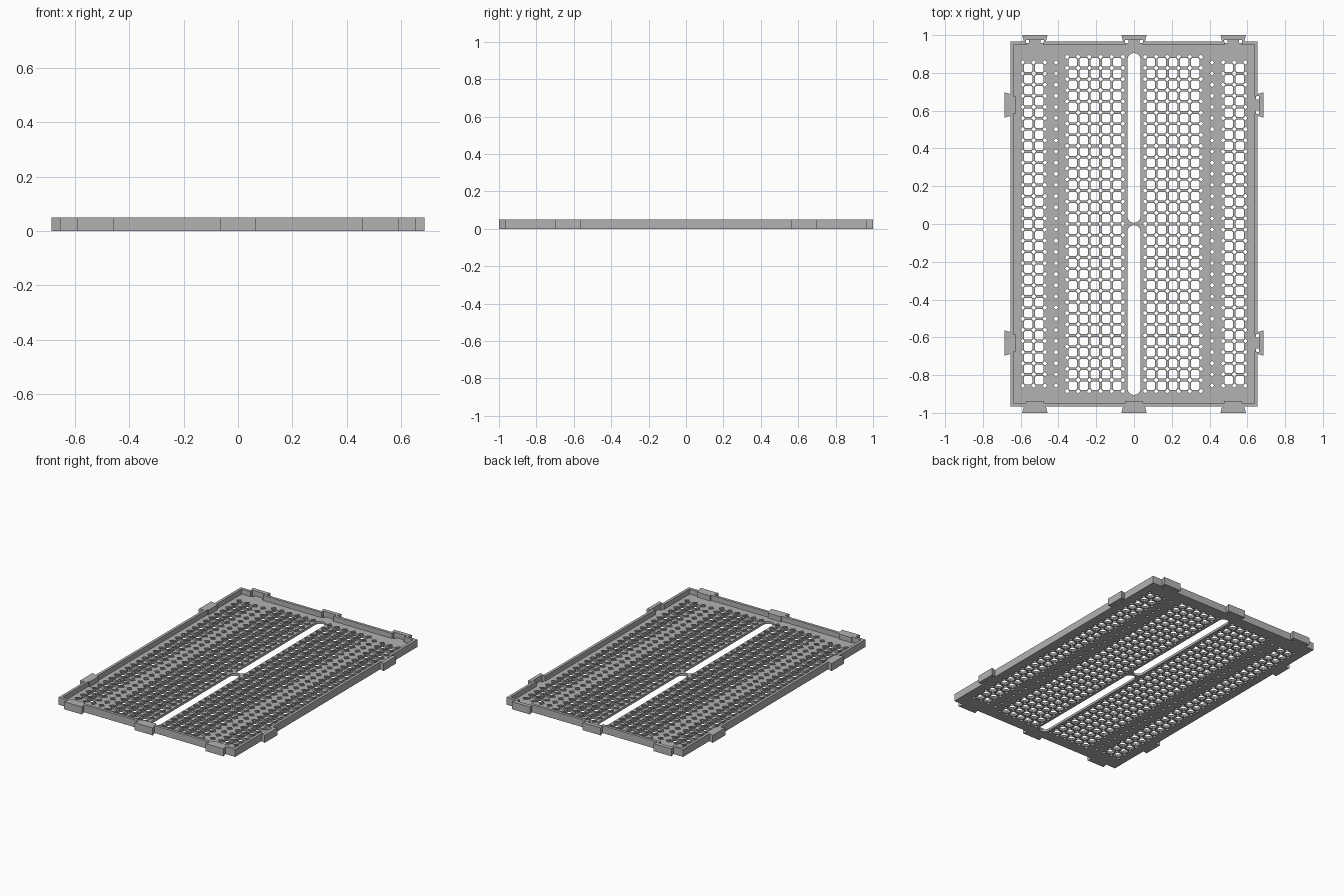
import bpy
from math import sin, cos, pi

cube = bpy.data.objects.get("Cube")
if cube:
    bpy.data.objects.remove(cube)

grey = bpy.data.materials.new("plain grey")
grey.use_nodes = True
grey.diffuse_color = (0.45, 0.45, 0.45, 1)
grey.node_tree.nodes["Principled BSDF"].inputs["Base Color"].default_value = (0.45, 0.45, 0.45, 1)

PITCH = 0.059
FLOOR = 0.016
HEIGHT = 0.05
W, L = 0.655, 0.966      # half width and length of the tray
WALL = 0.018


def plate(name, loops, z0, z1):
    """Extruded flat shape; loops inside other loops become holes."""
    curve = bpy.data.curves.new(name, 'CURVE')
    curve.dimensions = '2D'
    curve.fill_mode = 'BOTH'
    curve.extrude = (z1 - z0) / 2
    for loop in loops:
        s = curve.splines.new('POLY')
        s.points.add(len(loop) - 1)
        for p, (x, y) in zip(s.points, loop):
            p.co = (x, y, 0, 1)
        s.use_cyclic_u = True
    temp = bpy.data.objects.new(name, curve)
    bpy.context.collection.objects.link(temp)
    graph = bpy.context.evaluated_depsgraph_get()
    mesh = bpy.data.meshes.new_from_object(temp.evaluated_get(graph))
    bpy.data.objects.remove(temp)
    for v in mesh.vertices:
        v.co.z += (z0 + z1) / 2
    mesh.materials.clear()
    mesh.materials.append(grey)
    for f in mesh.polygons:
        f.use_smooth = False
        f.material_index = 0
    obj = bpy.data.objects.new(name, mesh)
    bpy.context.collection.objects.link(obj)
    return obj


def diamond(x, y, r):
    return [(x + r, y), (x, y + r), (x - r, y), (x, y - r)]


def square(x, y, h):
    return [(x - h, y - h), (x + h, y - h), (x + h, y + h), (x - h, y + h)]


def slot(y0, y1, r):
    n = 8
    top = [(r * cos(pi * i / n), y1 - r + r * sin(pi * i / n)) for i in range(n + 1)]
    low = [(-r * cos(pi * i / n), y0 + r - r * sin(pi * i / n)) for i in range(n + 1)]
    return top + low


END_TABS = (-0.525, 0, 0.525)
SIDE_TABS = (-0.63, 0.63)


def outline(w, l, steps, root, tip):
    """Rectangle whose sides step out (or in) at every tab.
    steps: amounts for the front, right, back and left side."""
    pts = []
    sides = [((0, -1), (1, 0), l, w, END_TABS), ((1, 0), (0, 1), w, l, SIDE_TABS),
             ((0, 1), (-1, 0), l, w, END_TABS), ((-1, 0), (0, -1), w, l, SIDE_TABS)]
    for (out, along, base, half, tabs), step in zip(sides, steps):
        path = [(-half, base)]
        for c in tabs:
            path += [(c - root, base), (c - tip, base + step),
                     (c + tip, base + step), (c + root, base)]
        pts += [(along[0] * t + out[0] * d, along[1] * t + out[1] * d) for t, d in path]
    return pts


# Columns of posts: main field and side rails, mirrored left and right
posts, cells = [], []
for side in (-1, 1):
    for k in range(1, 11):
        main = k <= 6
        rows = range(-15, 16) if main else [j + 0.5 for j in range(-15, 15)]
        for j in rows:
            posts.append((side * k * PITCH, j * PITCH))
            if k not in (6, 7, 10) and j != rows[-1]:
                cells.append((side * (k + 0.5) * PITCH, (j + 0.5) * PITCH))

# Floor grid with square openings, diamond holes and two long slots
holes = [square(x, y, 0.0225) for x, y in cells]
holes += [diamond(x, y, 0.0125) for x, y in posts]
holes += [slot(0.006, 0.905, 0.035), slot(-0.905, -0.006, 0.035)]
inner = WALL / 2
floor = [(-W + inner, -L + inner), (W - inner, -L + inner),
         (W - inner, L - inner), (-W + inner, L - inner)]
plate("floor_grid", [floor] + holes, 0, FLOOR)

# Diamond collars around the holes
collars = [diamond(x, y, r) for x, y in posts for r in (0.0205, 0.0125)]
plate("hole_collars", collars, 0, FLOOR + 0.004)

# Rim wall with flared interlocking tabs
outer = outline(W, L, (0.034, 0.031, 0.034, 0.031), 0.058, 0.067)
inside = outline(W - WALL, L - WALL, (-0.01, 0.025, 0.025, -0.01), 0.045, 0.048)
plate("rim_wall", [outer, inside], 0, HEIGHT)

# Floor of the tab recesses
pads = [square(x, L - 0.005, 0.03) for x in END_TABS]
pads += [square(W - 0.005, y, 0.03) for y in SIDE_TABS]
plate("recess_floors", [[(x, y) for x, y in p] for p in pads], 0, FLOOR)
